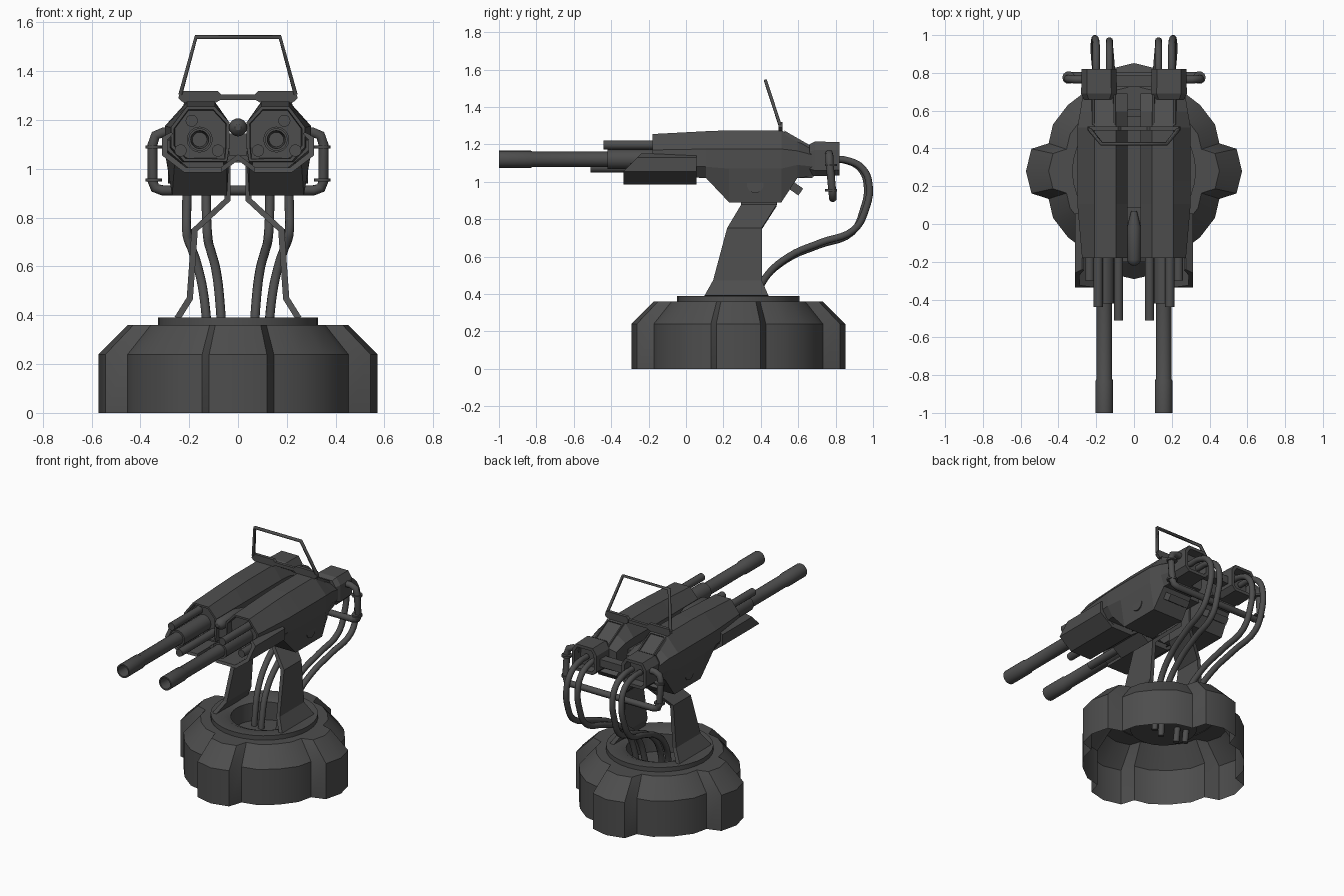
import bpy, bmesh, math
from mathutils import Vector, Matrix

if "Cube" in bpy.data.objects:
    bpy.data.objects.remove(bpy.data.objects["Cube"])

DARK = bpy.data.materials.new("dark_metal")
DARK.diffuse_color = (0.075, 0.075, 0.075, 1)
DARK.use_nodes = True
DARK.node_tree.nodes["Principled BSDF"].inputs["Base Color"].default_value = DARK.diffuse_color


def finish(name, bm, mirror=False, smooth=False, fix=True):
    if fix:
        bmesh.ops.recalc_face_normals(bm, faces=bm.faces)
    me = bpy.data.meshes.new(name)
    bm.to_mesh(me)
    bm.free()
    ob = bpy.data.objects.new(name, me)
    bpy.context.collection.objects.link(ob)
    me.materials.append(DARK)
    if smooth:
        bpy.context.view_layer.objects.active = ob
        ob.select_set(True)
        bpy.ops.object.shade_smooth_by_angle(angle=math.radians(30))
        ob.select_set(False)
    if mirror:
        ob.modifiers.new("mirror", 'MIRROR').use_mirror_merge = False
    return ob


def loft(rings, caps=True, loop=False):
    """Skin a list of closed rings of points."""
    bm = bmesh.new()
    vs = [[bm.verts.new(p) for p in r] for r in rings]
    pairs = list(zip(vs, vs[1:])) + ([(vs[-1], vs[0])] if loop else [])
    for a, b in pairs:
        for i in range(len(a)):
            j = (i + 1) % len(a)
            bm.faces.new((a[i], a[j], b[j], b[i]))
    if caps and not loop:
        bm.faces.new(vs[0][::-1])
        bm.faces.new(vs[-1])
    bmesh.ops.recalc_face_normals(bm, faces=bm.faces)
    return bm


def recess(bm, pick, width, depth):
    """Inset and sink the face that scores highest."""
    bm.faces.ensure_lookup_table()
    f = max(bm.faces, key=pick)
    bmesh.ops.inset_region(bm, faces=[f], thickness=width)
    bmesh.ops.inset_region(bm, faces=[f], thickness=0.003, depth=-depth)


def turned(name, x, z, profile, mirror=True, n=20):
    """Round part along y from (y, radius) pairs."""
    rings = [[(x + r * math.cos(t * math.tau / n), y, z + r * math.sin(t * math.tau / n))
              for t in range(n)] for y, r in profile]
    return finish(name, loft(rings), mirror, True)


def box(name, c, s, mirror=False, tilt=0):
    bm = bmesh.new()
    m = Matrix.Translation(c) @ Matrix.Rotation(tilt, 4, 'X') @ Matrix.Diagonal((*s, 1))
    bmesh.ops.create_cube(bm, size=1, matrix=m)
    return finish(name, bm, mirror)


def tube(name, pts, r, curved=True, res=3):
    cu = bpy.data.curves.new(name, 'CURVE')
    cu.dimensions = '3D'
    cu.bevel_depth, cu.bevel_resolution, cu.resolution_u = r, res, 5
    cu.use_fill_caps = True
    sp = cu.splines.new('BEZIER' if curved else 'POLY')
    if curved:
        sp.bezier_points.add(len(pts) - 1)
        for b, p in zip(sp.bezier_points, pts):
            b.co = p
            b.handle_left_type = b.handle_right_type = 'AUTO'
    else:
        sp.points.add(len(pts) - 1)
        for b, p in zip(sp.points, pts):
            b.co = (*p, 1)
    cu.materials.append(DARK)
    ob = bpy.data.objects.new(name, cu)
    bpy.context.collection.objects.link(ob)
    return ob


# lobed base shell, open underneath, with a round hole in the top
CY = 0.28
quad = [(0.572, 0), (0.543, 0.118), (0.452, 0.147)]
quad += [(0.495 * math.cos(math.radians(a)), 0.495 * math.sin(math.radians(a))) for a in (30, 45, 60)]
quad += [(0.147, 0.452), (0.118, 0.543)]
outline = [Matrix.Rotation(k * math.pi / 2, 2) @ Vector(p) for k in range(4) for p in quad]
rings = [[(p.x * s, p.y * s + CY, z) for p in outline] for s, z in ((1, 0), (1, 0.24), (0.79, 0.36))]
rings.append([(p.x / p.length * 0.21, p.y / p.length * 0.21 + CY, 0.36) for p in outline])
finish("base_shell", loft(rings, caps=False), smooth=True)

# turntable ring with a sunken well that the hoses pass through
ring = [(0.328, 0.355), (0.328, 0.39), (0.25, 0.39), (0.205, 0.37), (0.205, 0.25)]
bm = loft([[(r * math.cos(t * math.tau / 32), CY + r * math.sin(t * math.tau / 32), z)
            for t in range(32)] for r, z in ring])
finish("turntable_ring", bm, smooth=True)

# bent support plates: x, z, front y, back y
arm = [(0.235, 0.385, 0.10, 0.44), (0.185, 0.465, 0.145, 0.405), (0.165, 0.745, 0.22, 0.405),
       (0.03, 0.87, 0.295, 0.485), (0.03, 1.02, 0.30, 0.49)]
finish("support_arm", loft([[(x, a, z), (x + 0.025, a, z + 0.008), (x + 0.025, b, z + 0.008), (x, b, z)]
       for x, z, a, b in arm]), True)

# gun housings: y, top z, side top z, side low z, bottom z, outer x, bottom outer x
secs = [(-0.18, 1.255, 1.17, 1.09, 1.03, 0.275, 0.22), (0.107, 1.27, 1.175, 1.08, 1.02, 0.30, 0.26),
        (0.23, 1.275, 1.175, 1.07, 0.89, 0.30, 0.27), (0.51, 1.275, 1.175, 1.07, 0.89, 0.30, 0.27),
        (0.595, 1.225, 1.165, 1.09, 1.02, 0.285, 0.26), (0.69, 1.17, 1.14, 1.08, 1.03, 0.27, 0.24)]
body = loft([[(0.095, y, zt), (0.21, y, zt), (xo, y, z1), (xo, y, z2), (xb, y, zb), (0.045, y, zb),
              (0.035, y, z2), (0.035, y, min(1.19, z1 + 0.02))] for y, zt, z1, z2, zb, xo, xb in secs])
recess(body, lambda f: -f.calc_center_median().y, 0.014, 0.04)
finish("gun_housing", body, True, fix=False)

# armour trays wrapped under the gun fronts
out = [(0.275, 1.15), (0.312, 1.13), (0.312, 1.055), (0.22, 0.985), (0.068, 0.985)]
inn = [(0.068, 1.005), (0.212, 1.005), (0.288, 1.065), (0.288, 1.12), (0.265, 1.145)]
tray = [[(x, y + (max(0, z - 1.055) if y < 0 else 0), z) for x, z in out + inn] for y in (-0.335, 0.055)]
finish("armour_tray", loft(tray), True)
tray_in = [(0.068, 0.985), (0.068, 1.008), (0, 1.06), (0, 1.035)]
finish("tray_bridge", loft([[(x, y, z) for x, z in tray_in] for y in (-0.20, 0.055)]), True)
fill = [(0.06, 1.0), (0.2, 1.0), (0.295, 1.08), (0.295, 1.12), (0.06, 1.1)]
finish("tray_filler", loft([[(x, y, z) for x, z in fill] for y in (-0.13, 0.054)]), True)

# barrels with hollow muzzles, and the thin tubes around them
turned("main_barrel", 0.157, 1.12, [(-0.9, 0.03), (-1.0, 0.037), (-1.0, 0.046), (-0.83, 0.046), (-0.82, 0.041),
       (-0.42, 0.041), (-0.42, 0.053), (-0.1, 0.053)])
for nm, x, z, y in (("upper_tube", 0.19, 1.197, -0.44), ("inner_tube", 0.082, 1.075, -0.51),
                    ("outer_tube", 0.235, 1.075, -0.30)):
    turned(nm, x, z, [(y, 0.025), (-0.1, 0.025)], n=14)

# centre sensor and block joining the two housings
turned("centre_sensor", 0, 1.17, [(-0.22, 0.012), (-0.21, 0.027), (-0.19, 0.037), (-0.02, 0.037), (0.07, 0.015)], False)
box("centre_block", (0, 0.32, 1.08), (0.09, 0.50, 0.11))
box("centre_nose", (0, -0.03, 1.10), (0.075, 0.24, 0.09))
box("rear_link", (0, 0.755, 1.11), (0.22, 0.06, 0.05))

# pivot discs on the housing sides
bm = bmesh.new()
bmesh.ops.create_cone(bm, cap_ends=True, segments=20, radius1=0.045, radius2=0.045, depth=0.06,
                      matrix=Matrix.Translation((0.257, 0.37, 0.985)) @ Matrix.Rotation(math.pi / 2, 4, 'Y'))
finish("pivot_disc", bm, True, True)

# rear sockets, open at the back
sock = [(0.12, 1.215), (0.25, 1.215), (0.28, 1.17), (0.28, 1.06), (0.25, 1.03), (0.12, 1.03), (0.09, 1.06), (0.09, 1.17)]
bm = loft([[(0.185 + (x - 0.185) * k, y, 1.12 + (z - 1.12) * k) for x, z in sock]
           for y, k in ((0.66, 0.85), (0.69, 1), (0.82, 0.97))])
recess(bm, lambda f: f.calc_center_median().y, 0.022, 0.06)
finish("rear_socket", bm, True, fix=False)

# rear hatches and underside vents
hatch = loft([[(0.09, 0.53, 1.235), (0.23, 0.53, 1.235), (0.23, 0.69, 1.14), (0.09, 0.69, 1.14)],
              [(0.10, 0.525, 1.274), (0.22, 0.525, 1.274), (0.22, 0.685, 1.182), (0.10, 0.685, 1.182)]])
recess(hatch, lambda f: f.normal.z, 0.012, 0.012)
finish("rear_hatch", hatch, True, fix=False)
box("underside_vent", (0.155, 0.585, 0.965), (0.15, 0.07, 0.045), True, math.radians(-35))
box("vent_ledge", (0.155, 0.63, 1.035), (0.17, 0.09, 0.03), True)

# sight: foot plates, thin bar and tilted frame
foot = [(0.07, 1.283), (0.09, 1.272), (0.225, 1.272), (0.245, 1.29), (0.235, 1.32), (0.085, 1.32), (0.07, 1.305)]
finish("sight_foot", loft([[(x, y, z) for x, z in foot] for y in (0.494, 0.516)]), True)
box("sight_bar", (0, 0.505, 1.294), (0.15, 0.02, 0.022))
frame = [(0.236, 0.502, 1.305), (0.172, 0.425, 1.54)]
tube("sight_frame", frame + [(-x, y, z) for x, y, z in frame[::-1]], 0.011, False, 0)

# side pipes with flanges, joined by a cross bar
for s in (-1, 1):
    tube("side_pipe", [(s * x, y, z) for x, y, z in ((0.25, 0.765, 1.15), (0.305, 0.765, 1.15), (0.338, 0.767, 1.137),
         (0.35, 0.768, 1.10), (0.35, 0.782, 0.95), (0.34, 0.785, 0.922), (0.31, 0.785, 0.912), (0, 0.785, 0.912))],
         0.021, False)
    for z in (1.09, 0.955):
        tube("pipe_flange", [(s * 0.346, 0.775, z - 0.006), (s * 0.346, 0.775, z + 0.006)], 0.034, False)
    # drooping hoses from the sockets into the base
    path = [(0.77, 1.12), (0.86, 1.115), (0.945, 1.07), (0.98, 0.98), (0.96, 0.85), (0.90, 0.745), (0.72, 0.675),
            (0.55, 0.60), (0.42, 0.48), (0.36, 0.32), (0.34, 0.17)]
    outer = [0.20, 0.20, 0.20, 0.205, 0.21, 0.21, 0.19, 0.165, 0.14, 0.125, 0.12]
    inner = [0.13, 0.13, 0.13, 0.13, 0.13, 0.125, 0.11, 0.09, 0.075, 0.065, 0.06]
    for nm, xs, dy, dz in (("outer_hose", outer, 0, 0), ("inner_hose", inner, -0.012, -0.015)):
        tube(nm, [(s * x, y + dy, z + dz * (i > 4)) for i, (x, (y, z)) in enumerate(zip(xs, path))], 0.019)

# remove the ring's lower lid so it does not close off the well
me = bpy.data.objects["turntable_ring"].data
bm = bmesh.new()
bm.from_mesh(me)
lid = [f for f in bm.faces if len(f.verts) == 32 and f.calc_center_median().z > 0.3]
bmesh.ops.delete(bm, geom=lid, context='FACES')
bm.to_mesh(me)
bm.free()
